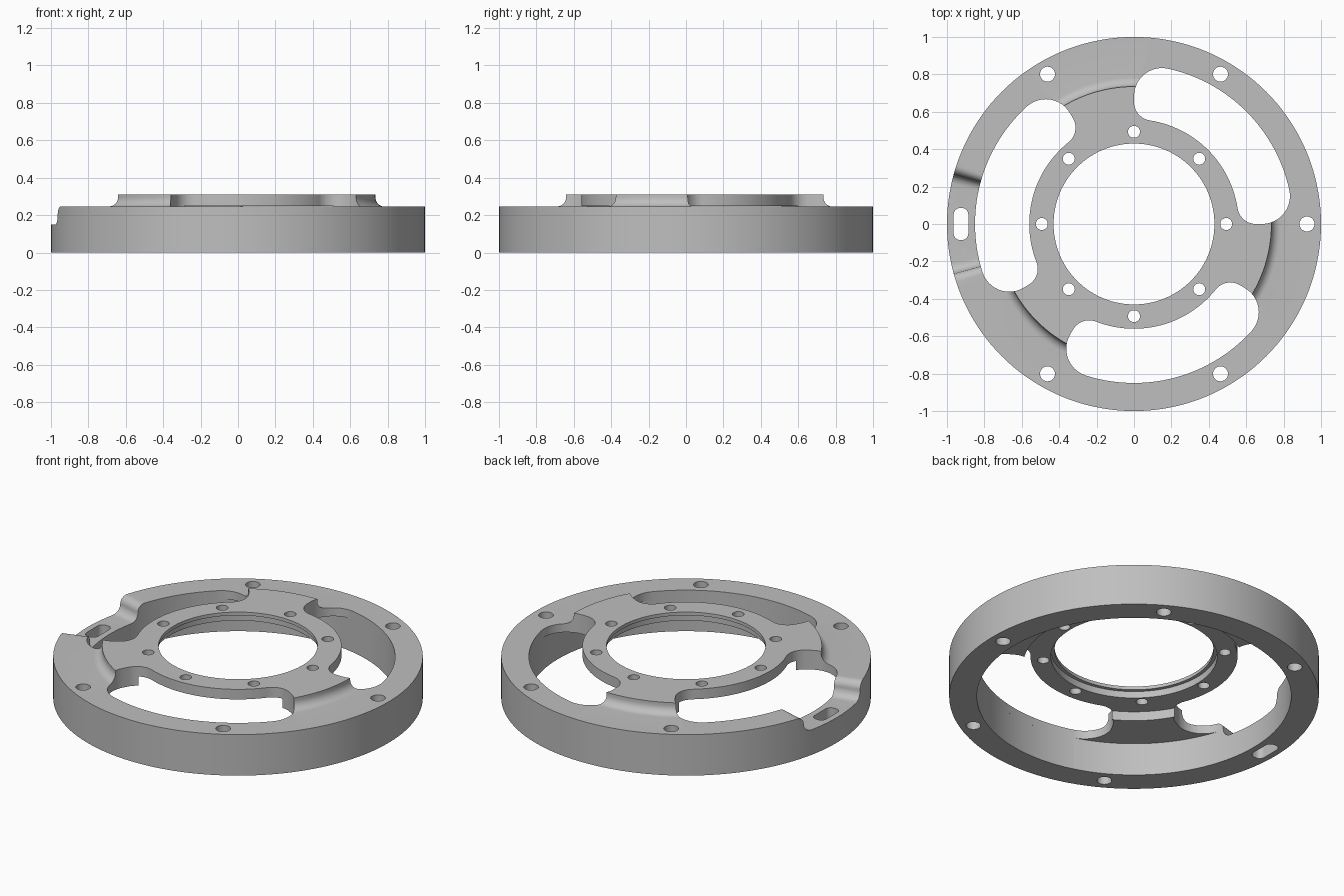
import bpy
import bmesh
from math import radians, degrees, sin, cos, asin, sqrt, pi

if "Cube" in bpy.data.objects:
    bpy.data.objects.remove(bpy.data.objects["Cube"], do_unlink=True)

STEPS = 144
RIM, HUB = 0.85, 0.56            # inner radius of rim, outer radius of hub
TOP, RIM_TOP, FLOOR = 0.31, 0.245, 0.15

metal = bpy.data.materials.new("machined grey")
metal.use_nodes = True
grey = (0.52, 0.52, 0.52, 1)
metal.diffuse_color = grey
metal.node_tree.nodes["Principled BSDF"].inputs["Base Color"].default_value = grey


def arc(cx, cy, r, start, end, n=12):
    """Points along an arc, angles in degrees."""
    angles = [radians(start + (end - start) * i / n) for i in range(n + 1)]
    return [(cx + r * cos(a), cy + r * sin(a)) for a in angles]


def loft(bm, loops, closed=False):
    """Skin matching loops of points; cap the ends unless closed."""
    rows = [[bm.verts.new(p) for p in loop] for loop in loops]
    n = len(rows[0])
    pairs = list(zip(rows, rows[1:])) + ([(rows[-1], rows[0])] if closed else [])
    for a, b in pairs:
        for i in range(n):
            j = (i + 1) % n
            bm.faces.new((a[i], a[j], b[j], b[i]))
    if not closed:
        bm.faces.new(rows[0][::-1])
        bm.faces.new(rows[-1])


def prism(bm, outline, turn=0):
    """Vertical through-cut of an outline, turned about the axis."""
    c, s = cos(radians(turn)), sin(radians(turn))
    flat = [(x * c - y * s, x * s + y * c) for x, y in outline]
    loft(bm, [[(x, y, z) for x, y in flat] for z in (-0.1, 0.5)])


def finish(bm, name):
    bmesh.ops.recalc_face_normals(bm, faces=bm.faces)
    mesh = bpy.data.meshes.new(name)
    bm.to_mesh(mesh)
    bm.free()
    obj = bpy.data.objects.new(name, mesh)
    bpy.context.collection.objects.link(obj)
    mesh.materials.append(metal)
    return obj


# Revolved body: rim, coved step, raised hub with a counterbore below
section = [(1, 0), (1, RIM_TOP)]
section += arc(0.785, RIM_TOP + 0.05, 0.05, 270, 180, 8)
section += [(0.735, TOP), (0.43, TOP), (0.43, 0.29), (0.45, 0.29), (0.45, 0.25),
            (0.6, 0.25), (0.6, 0.195), (RIM, 0.195), (RIM, 0)]
bm = bmesh.new()
loft(bm, [[(r * cos(a), r * sin(a), z) for r, z in section]
          for a in (2 * pi * i / STEPS for i in range(STEPS))], closed=True)
body = finish(bm, "adapter_ring")

# Quarter-turn pocket with rounded corners
big, small = 0.15, 0.1
far = sqrt((RIM - big) ** 2 - big ** 2)
near = sqrt((HUB + small) ** 2 - small ** 2)
phi = degrees(asin(big / (RIM - big)))
psi = degrees(asin(small / (HUB + small)))
pocket = (arc(far, big, big, -90, phi)
          + arc(0, 0, RIM, phi, 90 - phi, 28)[1:-1]
          + arc(big, far, big, 90 - phi, 180)
          + arc(small, near, small, 180, 270 - psi)
          + arc(0, 0, HUB, 90 - psi, psi, 28)[1:-1]
          + arc(near, small, small, 180 + psi, 270))

cut = bmesh.new()
for turn in (0, 120, 240):
    prism(cut, pocket, turn)

# Hub screw holes and rim bolt holes
for i in range(8):
    prism(cut, arc(0.493, 0, 0.032, 0, 360, 24)[:-1], i * 45)
for turn in (0, 60, 120, 240, 300):
    prism(cut, arc(0.925, 0, 0.04, 0, 360, 28)[:-1], turn)

# Rounded slot through the rim
slot = []
for sx, sy, start in ((1, 1, 0), (-1, 1, 90), (-1, -1, 180), (1, -1, 270)):
    slot += arc(0.925 + sx * 0.006, sy * 0.052, 0.033, start, start + 90, 8)
prism(cut, slot, 180)
holes = finish(cut, "hole_cutter")

# Lowered seat in the rim, with curved ramps at both ends
ramp = arc(0.2, FLOOR + 0.05, 0.05, -90, 0, 8)
ramp += arc(0.295, FLOOR + 0.05, 0.045, 180, 90, 8)[1:] + [(0.295, 0.4)]
seat = ramp + [(-s, z) for s, z in reversed(ramp)]
cut = bmesh.new()
loft(cut, [[(-r * cos(s / 0.93), r * sin(s / 0.93), z) for s, z in seat]
           for r in (0.83, 1.05)])
notch = finish(cut, "seat_cutter")

# Apply the cuts
bpy.context.view_layer.objects.active = body
for cutter in (holes, notch):
    cutter.hide_render = True
    mod = body.modifiers.new(cutter.name, "BOOLEAN")
    mod.operation = "DIFFERENCE"
    mod.solver = "EXACT"
    mod.object = cutter
    bpy.ops.object.modifier_apply(modifier=mod.name)
    bpy.data.objects.remove(cutter, do_unlink=True)

# Smooth curved walls, keep machined edges sharp
bpy.ops.object.select_all(action="DESELECT")
body.select_set(True)
bpy.ops.object.shade_smooth_by_angle(angle=radians(30))
